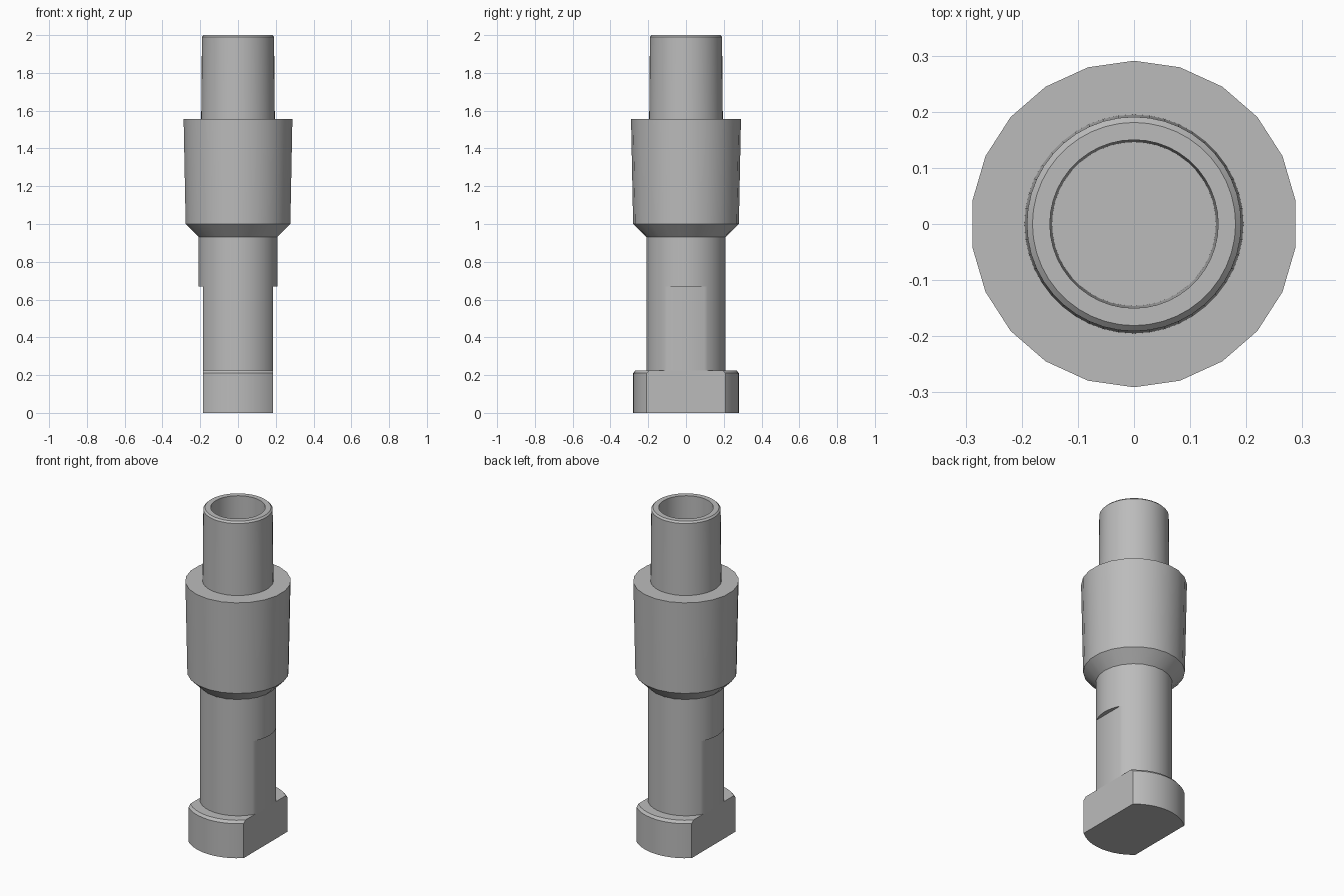
import bpy, bmesh, math
from mathutils import Vector

cube = bpy.data.objects.get("Cube")
if cube:
    bpy.data.objects.remove(cube, do_unlink=True)

steel = bpy.data.materials.new("plain grey")
steel.use_nodes = True
GREY = (0.5, 0.5, 0.5, 1)
steel.diffuse_color = GREY
steel.node_tree.nodes["Principled BSDF"].inputs["Base Color"].default_value = GREY

FLAT_X = 0.185


def turned(name, profile, sides, flats=False):
    """Revolve (radius, z) points about z, cap the ends, optionally mill two flats."""
    bm = bmesh.new()
    rings = []
    for r, z in profile:
        angles = [math.pi / 2 + math.tau * i / sides for i in range(sides)]
        rings.append([bm.verts.new((r * math.cos(a), r * math.sin(a), z)) for a in angles])
    for low, high in zip(rings, rings[1:]):
        for i in range(sides):
            j = (i + 1) % sides
            bm.faces.new((low[i], low[j], high[j], high[i]))
    bm.faces.new(rings[0][::-1])
    bm.faces.new(rings[-1])
    if flats:
        for side in (-1, 1):
            normal = Vector((side, 0, 0))
            cut = bmesh.ops.bisect_plane(bm, geom=bm.verts[:] + bm.edges[:] + bm.faces[:],
                                         plane_co=normal * FLAT_X, plane_no=normal,
                                         clear_outer=True)
            edges = [e for e in cut["geom_cut"] if isinstance(e, bmesh.types.BMEdge)]
            bmesh.ops.holes_fill(bm, edges=edges)
    bmesh.ops.recalc_face_normals(bm, faces=bm.faces[:])
    mesh = bpy.data.meshes.new(name)
    bm.to_mesh(mesh)
    bm.free()
    mesh.materials.append(steel)
    obj = bpy.data.objects.new(name, mesh)
    bpy.context.collection.objects.link(obj)
    bpy.ops.object.select_all(action="DESELECT")
    obj.select_set(True)
    bpy.context.view_layer.objects.active = obj
    bpy.ops.object.shade_smooth_by_angle(angle=math.radians(30))
    return obj


# Foot with a chamfered top edge and two flat sides
turned("foot", [(0.28, 0), (0.28, 0.21), (0.268, 0.225)], 44, flats=True)

# Shank: flattened below, fully round above
turned("flattened_shank", [(0.21, 0.22), (0.21, 0.67)], 44, flats=True)
turned("round_shank", [(0.21, 0.67), (0.21, 0.935)], 44)

# Tapered collar on a cone
turned("collar", [(0.21, 0.93), (0.28, 1.0), (0.291, 1.555)], 22)

# Tube with a chamfered rim and a blind bore
turned("tube", [(0.195, 1.55), (0.191, 1.99), (0.181, 2.0),
                (0.15, 2.0), (0.146, 1.56)], 44)
